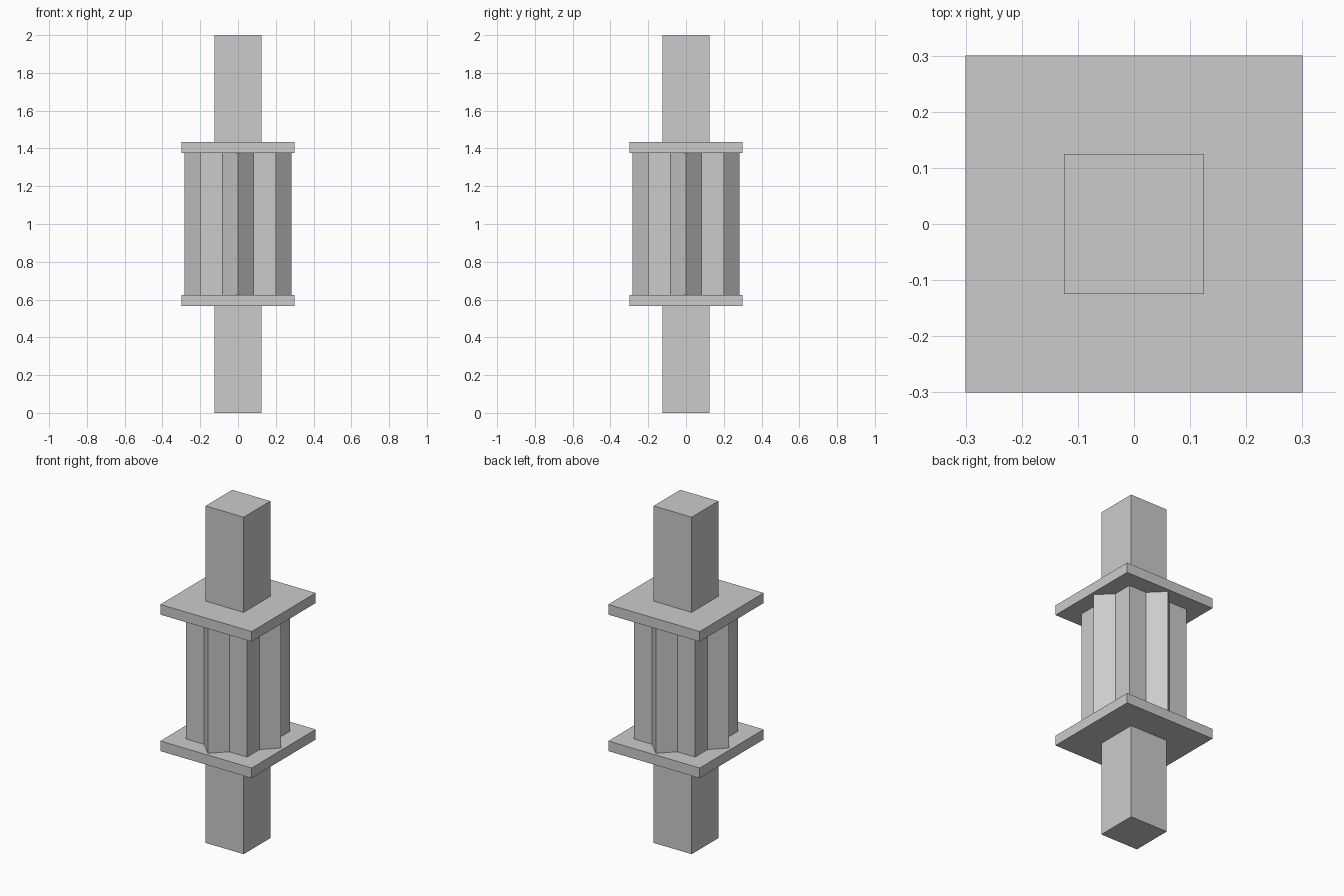
import bpy
import math

if "Cube" in bpy.data.objects:
    bpy.data.objects.remove(bpy.data.objects["Cube"])

grey = bpy.data.materials.new("plain grey")
grey.diffuse_color = (0.6, 0.6, 0.6, 1.0)
grey.use_nodes = True
grey.node_tree.nodes["Principled BSDF"].inputs["Base Color"].default_value = grey.diffuse_color


def box(name, half, z0, z1, turn=0.0):
    """Square block of half-width `half` from z0 to z1, turned about z."""
    bpy.ops.mesh.primitive_cube_add(size=1, location=(0, 0, (z0 + z1) / 2),
                                    rotation=(0, 0, turn))
    ob = bpy.context.object
    ob.name = name
    ob.scale = (2 * half, 2 * half, z1 - z0)
    bpy.ops.object.transform_apply(location=False, rotation=True, scale=True)
    ob.data.materials.append(grey)
    return ob


PLATE_LOW, PLATE_HIGH = 0.565, 1.435   # outer faces of the two plates
THICK = 0.06
CORE_LOW, CORE_HIGH = PLATE_LOW + THICK, PLATE_HIGH - THICK

# Square posts at both ends
box("lower_post", 0.125, 0.0, PLATE_LOW)
box("upper_post", 0.125, PLATE_HIGH, 2.0)

# Flat square plates
box("lower_plate", 0.30, PLATE_LOW, CORE_LOW)
box("upper_plate", 0.30, CORE_HIGH, PLATE_HIGH)

# Eight-pointed core from two crossed square blocks
box("core_straight", 0.20, CORE_LOW, CORE_HIGH)
box("core_diagonal", 0.20, CORE_LOW, CORE_HIGH, math.radians(45))
